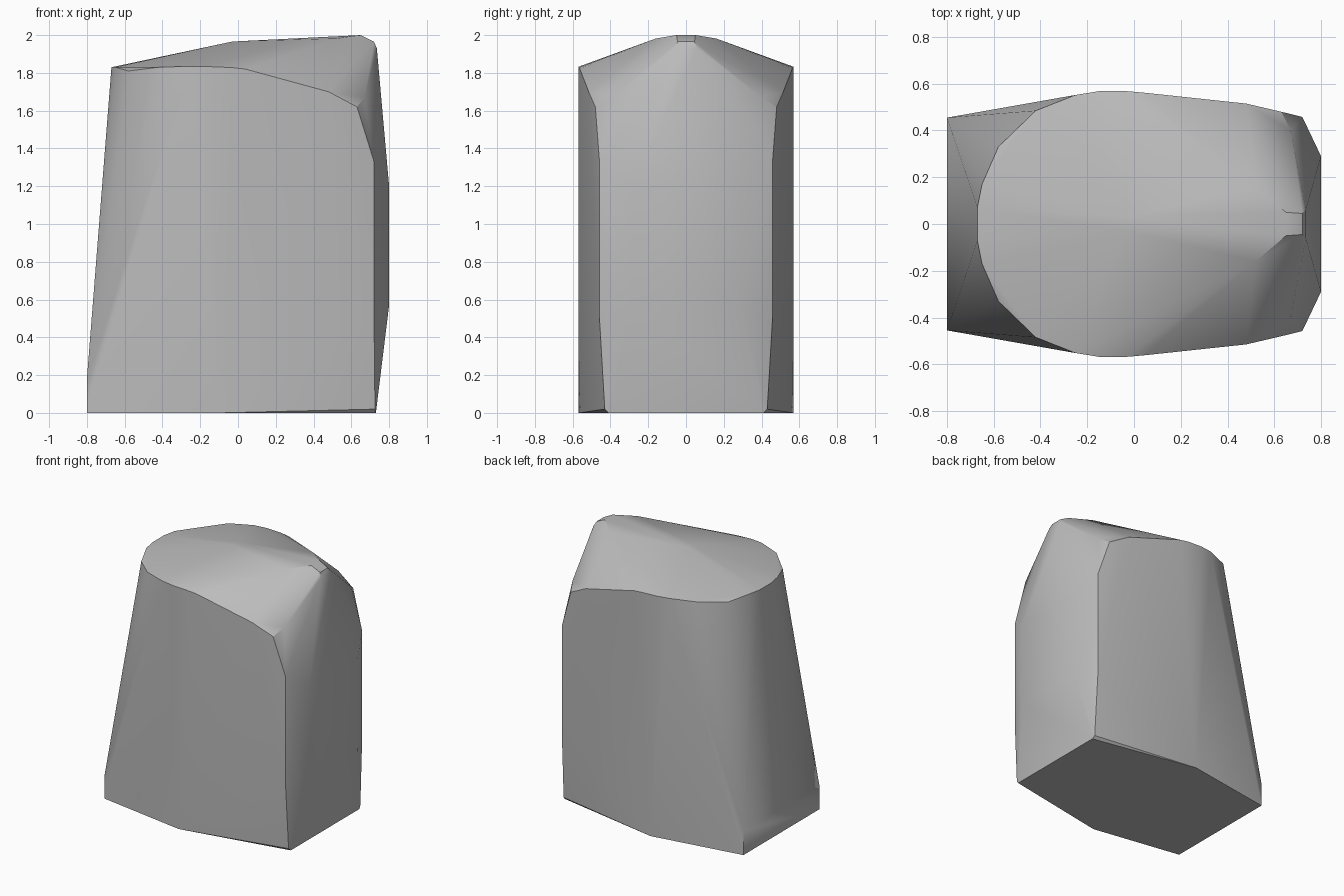
import bpy, bmesh, math

cube = bpy.data.objects.get("Cube")
if cube:
    bpy.data.objects.remove(cube, do_unlink=True)

# One half of the body; every point is mirrored across y = 0
base = [(-0.8, 0.455, 0), (-0.8, 0.455, 0.18), (-0.1, 0.568, 0),
        (0.73, 0.41, 0), (0.725, 0.43, 0.02)]
rim = [(-0.67, 0.07, 1.83), (-0.65, 0.17, 1.83), (-0.58, 0.33, 1.81),
       (-0.42, 0.485, 1.83), (-0.25, 0.552, 1.835), (-0.15, 0.568, 1.833),
       (-0.03, 0.568, 1.828), (0.04, 0.562, 1.82), (0.48, 0.515, 1.7),
       (0.63, 0.48, 1.62)]
front_panel = [(0.72, 0.458, 0.5), (0.72, 0.458, 1.33), (0.8, 0.29, 0.57),
               (0.8, 0.29, 1.2), (0.67, 0.4, 1.67), (0.735, 0.06, 1.93)]
peak = [(0.72, 0.045, 1.965), (0.65, 0.05, 2.0), (0.52, 0.16, 1.982),
        (-0.03, 0.03, 1.966)]

# Body: faceted convex block wrapped around the points
bm = bmesh.new()
for x, y, z in base + rim + front_panel + peak:
    for side in (1, -1):
        bm.verts.new((x, y * side, z))
hull = bmesh.ops.convex_hull(bm, input=bm.verts[:])
loose = [v for v in bm.verts if not v.link_faces]
bmesh.ops.delete(bm, geom=loose, context='VERTS')
bmesh.ops.dissolve_limit(bm, angle_limit=math.radians(0.3),
                         verts=bm.verts[:], edges=bm.edges[:])
bmesh.ops.recalc_face_normals(bm, faces=bm.faces[:])
mesh = bpy.data.meshes.new("block_body")
bm.to_mesh(mesh)
bm.free()

body = bpy.data.objects.new("block_body", mesh)
bpy.context.collection.objects.link(body)

# Plain grey finish
grey = bpy.data.materials.new("plain_grey")
grey.use_nodes = True
colour = (0.5, 0.5, 0.5, 1)
grey.diffuse_color = colour
grey.node_tree.nodes["Principled BSDF"].inputs["Base Color"].default_value = colour
mesh.materials.append(grey)

# Soft sides with crisp rim and panel edges
bpy.ops.object.select_all(action='DESELECT')
body.select_set(True)
bpy.context.view_layer.objects.active = body
bpy.ops.object.shade_smooth_by_angle(angle=math.radians(30))
